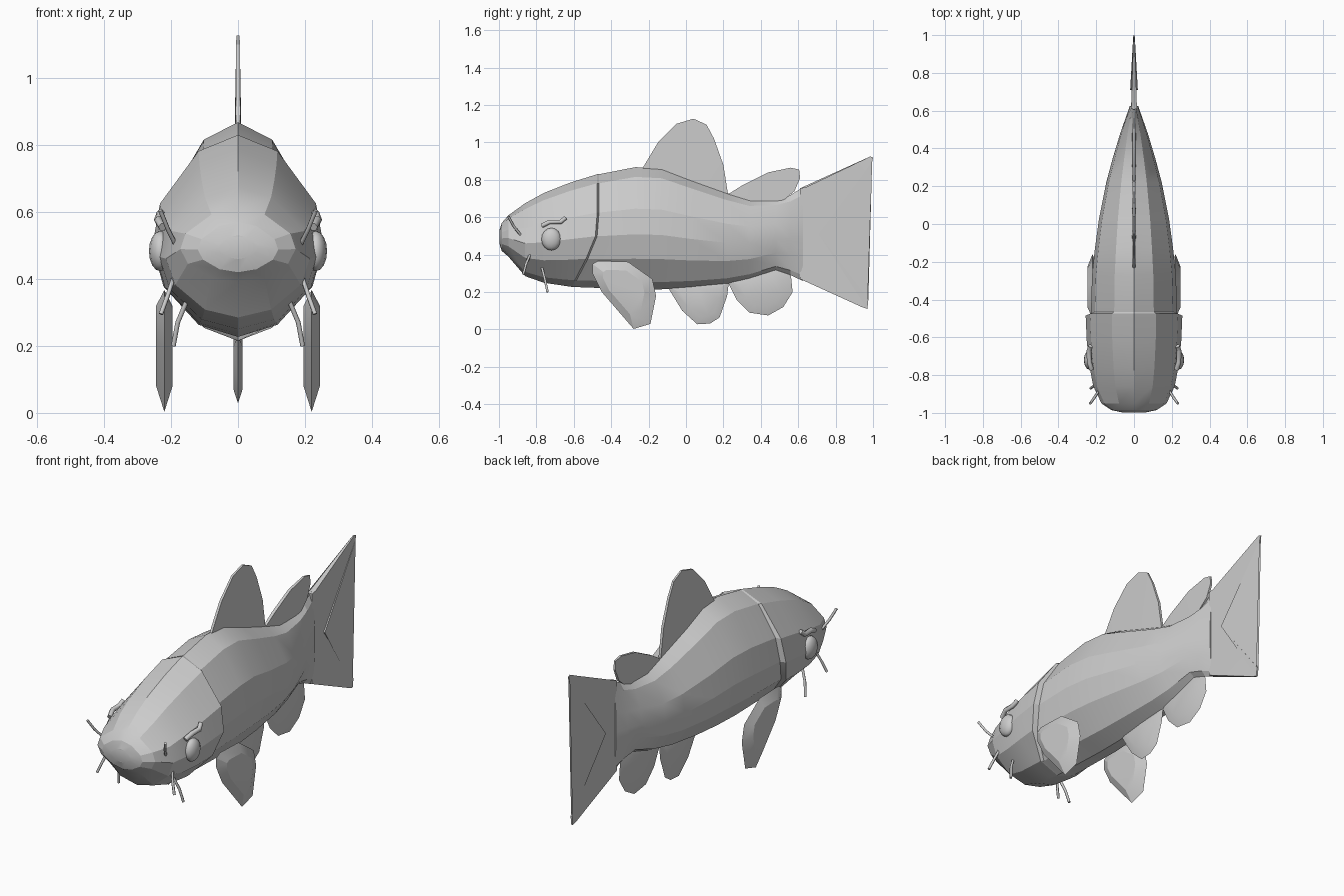
import bpy, bmesh
from mathutils import Vector

if "Cube" in bpy.data.objects:
    bpy.data.objects.remove(bpy.data.objects["Cube"])


def make_object(name, bm, angle=0.35):
    bmesh.ops.recalc_face_normals(bm, faces=bm.faces)
    me = bpy.data.meshes.new(name)
    bm.to_mesh(me)
    bm.free()
    ob = bpy.data.objects.new(name, me)
    bpy.context.collection.objects.link(ob)
    bpy.ops.object.select_all(action='DESELECT')
    ob.select_set(True)
    bpy.context.view_layer.objects.active = ob
    bpy.ops.object.shade_smooth_by_angle(angle=angle)
    return ob


def loft(bm, rings):
    loops = [[bm.verts.new(p) for p in r] for r in rings]
    for a, b in zip(loops, loops[1:]):
        n = len(a)
        for i in range(n):
            bm.faces.new((a[i], a[(i + 1) % n], b[(i + 1) % n], b[i]))
    bm.faces.new(loops[0])
    bm.faces.new(loops[-1])


# Cross-section: width fraction, height fraction, gill-edge y offset
SECTION = [(0, 1, 0), (.46, .92, 0), (.91, .66, 0), (1, .45, -.01),
           (.87, .25, -.06), (.46, .06, -.12), (0, 0, -.13)]


def ring(y, top, bottom, w, gill=0):
    half = [(w * a, y + gill * g, bottom + (top - bottom) * h) for a, h, g in SECTION]
    return half + [(-x, yy, z) for x, yy, z in half[-2:0:-1]]


# Body with rounded snout and raised gill cover: y, top, bottom, half width, gill shift
STATIONS = [
    (-.998, .53, .46, .06, 0), (-.985, .57, .42, .12, 0), (-.95, .61, .39, .172, 0),
    (-.86, .675, .285, .215, 0), (-.76, .73, .25, .235, 0), (-.62, .785, .235, .25, .3),
    (-.475, .83, .227, .256, 1), (-.465, .83, .227, .228, 1),
    (-.27, .868, .215, .222, 0), (-.13, .86, .215, .207, 0), (.03, .80, .225, .185, 0),
    (.22, .73, .245, .147, 0), (.34, .695, .27, .115, 0), (.48, .695, .315, .073, 0),
    (.56, .72, .29, .045, 0), (.625, .76, .26, .022, 0)]
bm = bmesh.new()
loft(bm, [ring(*s) for s in STATIONS])
make_object("fish_body", bm, .3)


# Thin fins cut from a (y, z) outline, thinning away from the root
def slab_fin(name, outline, root, t0, t1):
    root = Vector(root)
    far = max((Vector(p) - root).length for p in outline)
    bm = bmesh.new()
    rings = []
    for s in (-1, 1):
        rings.append([(s * (t0 + (t1 - t0) * (Vector(p) - root).length / far), *p)
                      for p in outline])
    loft(bm, rings)
    bmesh.ops.triangulate(bm, faces=[f for f in bm.faces if len(f.verts) > 4])
    make_object(name, bm)


# Lens-shaped fins with a sharp rim
def lens_fin(name, outline, x, t):
    c = sum((Vector(p) for p in outline), Vector((0, 0))) / len(outline)
    rings = []
    for dx, s in ((-t, .65), (0, 1), (t, .65)):
        rings.append([(x + dx, *(c + (Vector(p) - c) * s)) for p in outline])
    bm = bmesh.new()
    loft(bm, rings)
    make_object(name, bm)


slab_fin("dorsal_fin", [(-.24, .85), (-.21, .90), (-.15, 1.0), (-.05, 1.1), (.04, 1.127),
                        (.11, 1.095), (.15, 1.02), (.2, .88), (.225, .72), (0, .79)],
         (0, .8), .011, .005)
slab_fin("rear_dorsal_fin", [(.22, .72), (.3, .77), (.44, .84), (.56, .865), (.605, .855),
                             (.61, .81), (.58, .74), (.52, .69), (.35, .67)],
         (.4, .68), .012, .005)
slab_fin("tail_fin", [(.61, .755), (.64, .76), (.985, .925), (1.0, .92), (.995, .895),
                      (.71, .51), (.975, .16), (.97, .11), (.94, .12), (.61, .27)],
         (.61, .51), .024, .003)
lens_fin("pelvic_fin", [(-.1, .23), (-.02, .1), (.06, .028), (.13, .032), (.18, .065),
                        (.22, .18), (.23, .26), (.05, .26)], 0, .013)
lens_fin("anal_fin", [(.22, .26), (.27, .16), (.34, .09), (.44, .075), (.52, .12),
                      (.57, .2), (.56, .3), (.48, .34), (.3, .29)], 0, .013)


# Round tubes for barbels and brows
def tube(name, pts, radius):
    cu = bpy.data.curves.new(name, 'CURVE')
    cu.dimensions = '3D'
    cu.bevel_depth = radius
    cu.bevel_resolution = 1
    cu.use_fill_caps = True
    sp = cu.splines.new('POLY')
    sp.points.add(len(pts) - 1)
    for p, co in zip(sp.points, pts):
        p.co = (*co, 1)
    bpy.context.collection.objects.link(bpy.data.objects.new(name, cu))


PECTORAL = [(-.5, .35), (-.47, .367), (-.31, .362), (-.18, .27), (-.16, .18),
            (-.19, .03), (-.28, .003), (-.45, .2), (-.5, .3)]
TUBES = {
    "upper_barbel": ([(.185, -.88, .50), (.21, -.92, .55), (.232, -.95, .605)], .007),
    "corner_barbel": ([(.19, -.83, .41), (.21, -.855, .35), (.23, -.87, .295)], .007),
    "chin_barbel": ([(.155, -.77, .33), (.18, -.755, .27), (.193, -.74, .2)], .007),
    "brow": ([(.225, -.77, .555), (.237, -.73, .575), (.238, -.67, .575),
              (.23, -.645, .597)], .013)}

# Paired parts on both sides
for side, s in (("left", 1), ("right", -1)):
    lens_fin(side + "_pectoral_fin", PECTORAL, s * .22, .025)
    for part, (pts, r) in TUBES.items():
        tube(side + "_" + part, [(s * x, y, z) for x, y, z in pts], r)
    bpy.ops.mesh.primitive_uv_sphere_add(segments=12, ring_count=8, radius=1,
                                         location=(s * .232, -.72, .483))
    eye = bpy.context.object
    eye.name = side + "_eye"
    eye.scale = (.034, .053, .06)
    bpy.ops.object.shade_smooth()
